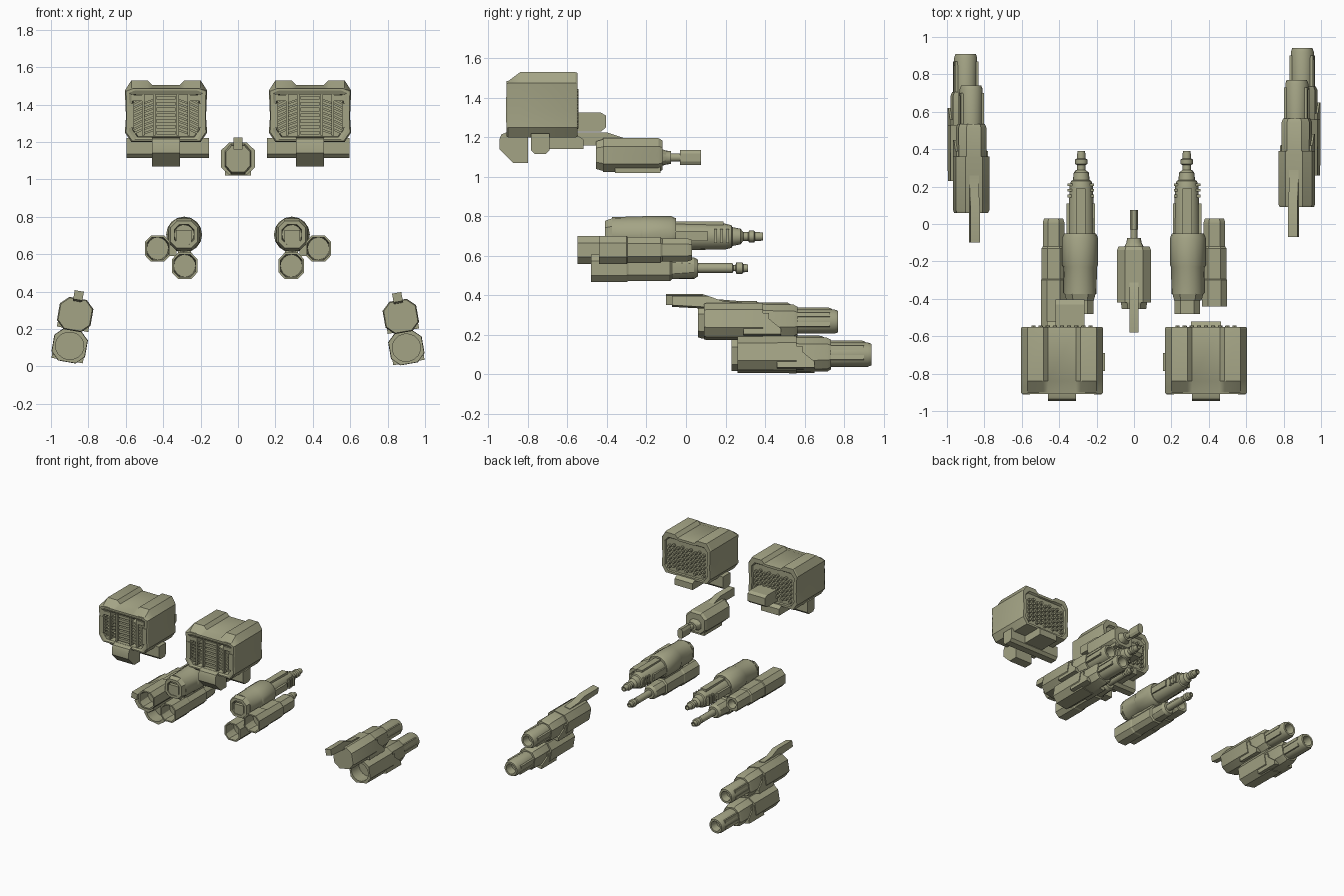
import bpy, bmesh, math
from mathutils import Matrix, Vector

if "Cube" in bpy.data.objects:
    bpy.data.objects.remove(bpy.data.objects["Cube"], do_unlink=True)

olive = bpy.data.materials.new("olive_grey")
olive.use_nodes = True
olive.diffuse_color = (0.37, 0.37, 0.235, 1)
olive.node_tree.nodes["Principled BSDF"].inputs["Base Color"].default_value = (0.37, 0.37, 0.235, 1)


def finish(name, bm, matrix=Matrix()):
    bm.transform(matrix)
    bmesh.ops.recalc_face_normals(bm, faces=bm.faces)
    mesh = bpy.data.meshes.new(name)
    bm.to_mesh(mesh)
    bm.free()
    mesh.materials.append(olive)
    ob = bpy.data.objects.new(name, mesh)
    bpy.context.scene.collection.objects.link(ob)
    bpy.ops.object.select_all(action="DESELECT")
    ob.select_set(True)
    bpy.context.view_layer.objects.active = ob
    bpy.ops.object.shade_smooth_by_angle(angle=math.radians(26))
    return ob


def skin(bm, rings):
    """Bridge rings of equal length and cap both ends."""
    loops = [[bm.verts.new(p) for p in ring] for ring in rings]
    n = len(loops[0])
    for a, b in zip(loops, loops[1:]):
        for i in range(n):
            bm.faces.new((a[i], a[(i + 1) % n], b[(i + 1) % n], b[i]))
    bm.faces.new(loops[0])
    bm.faces.new(loops[-1][::-1])


def section(shape):
    """Sixteen points on a unit circle or a chamfered square."""
    if shape == "round":
        return [(math.cos(i * math.pi / 8), math.sin(i * math.pi / 8)) for i in range(16)]
    t = 0.52
    quarter = [(1, 0), (1, t), ((1 + t) / 2, (1 + t) / 2), (t, 1)]
    pts = []
    for _ in range(4):
        pts += quarter
        quarter = [(-z, x) for x, z in quarter]
    return pts


def loft(name, rings, matrix, x=0, z=0):
    """Rings along y: (y, width, height, shape)."""
    bm = bmesh.new()
    skin(bm, [[(x + px * w / 2, y, z + pz * h / 2) for px, pz in section(s)]
              for y, w, h, s in rings])
    return finish(name, bm, matrix)


def extrude_x(name, profile, x0, x1, matrix=Matrix()):
    """Side profile of (y, z) points swept across x."""
    bm = bmesh.new()
    skin(bm, [[(x, y, z) for y, z in profile] for x in (x0, x1)])
    return finish(name, bm, matrix)


def add_box(bm, center, size, tilt=0):
    m = Matrix.Translation(center) @ Matrix.Rotation(tilt, 4, "Y") @ Matrix.Diagonal((*size, 1))
    bmesh.ops.create_cube(bm, size=1, matrix=m)


def muzzle(y, d, bore, shape="round"):
    """Bevelled open end of a barrel at y."""
    return [(y - 0.02, d, d, shape), (y, d * 0.88, d * 0.88, shape),
            (y, bore, bore, "round"), (y - 0.06, bore * 0.8, bore * 0.8, "round")]


def cup(y, w, h, wall, shape="oct", depth=0.1):
    """Hollow front opening at y."""
    return [(y + depth, w - wall, h - wall, "round"), (y, w - wall, h - wall, shape), (y, w, h, shape)]


O, R = "oct", "round"


# Box launchers
def launcher(side):
    cx = 0.385 * side
    tag = "left" if side > 0 else "right"
    place = Matrix.Translation((cx, 0, 0))
    half = [(0.075, 1.505), (0.1, 1.53), (0.185, 1.53), (0.22, 1.475),
            (0.214, 1.335), (0.22, 1.25), (0.185, 1.2)]
    outline = half + [(-x, z) for x, z in reversed(half)]

    def ring(y, top, k=1.0):
        return [(x * k, y, min(1.345 + (z - 1.345) * k, top)) for x, z in outline]

    bm = bmesh.new()
    skin(bm, [ring(-0.84, 1.455, 0.8), ring(-0.9, 1.455, 0.82), ring(-0.91, 1.475, 0.9),
              ring(-0.91, 1.485, 0.97), ring(-0.9, 1.485),
              ring(-0.84, 1.54), ring(-0.56, 1.54), ring(-0.55, 1.54, 0.98),
              ring(-0.55, 1.49, 0.86), ring(-0.565, 1.48, 0.84)])
    finish(tag + "_launcher_case", bm, place)

    # louvred grille in the front recess
    bm = bmesh.new()
    for i in range(7):
        add_box(bm, (0, -0.87, 1.25 + i * 0.031), (0.1, 0.05, 0.02))
    for s in (-1, 1):
        for x, w in ((0.062, 0.014), (0.122, 0.014)):
            add_box(bm, (s * x, -0.872, 1.345), (w, 0.07, 0.22))
        add_box(bm, (s * 0.15, -0.875, 1.435), (0.07, 0.06, 0.03))
        add_box(bm, (s * 0.19, -0.9, 1.34), (0.04, 0.025, 0.13))
        for i in range(8):
            z = 1.255 + i * 0.023
            add_box(bm, (s * 0.092, -0.87, z), (0.05, 0.05, 0.011), s * 0.35)
            add_box(bm, (s * 0.152, -0.87, z), (0.055, 0.05, 0.011), s * 0.45)
    finish(tag + "_launcher_grille", bm, place)

    # small exhaust nozzles on the back
    bm = bmesh.new()
    for row in range(6):
        for col in range(9):
            p = Vector(((col - 4) * 0.038, -0.556, 1.255 + row * 0.033 + 0.014 * (col % 2)))
            m = Matrix.Translation(p) @ Matrix.Rotation(math.pi / 2, 4, "X")
            bmesh.ops.create_cone(bm, cap_ends=True, segments=8, radius1=0.011,
                                  radius2=0.013, depth=0.024, matrix=m)
    finish(tag + "_launcher_nozzles", bm, place)

    # underside: front chute, cross bar and rear mount
    extrude_x(tag + "_launcher_chute", [(-0.91, 1.225), (-0.935, 1.215), (-0.945, 1.19), (-0.945, 1.14),
                                        (-0.875, 1.07), (-0.8, 1.07), (-0.8, 1.225)], -0.075, 0.075, place)
    extrude_x(tag + "_launcher_bar", [(-0.785, 1.22), (-0.785, 1.135), (-0.765, 1.115),
                                      (-0.71, 1.115), (-0.69, 1.135), (-0.69, 1.22)],
              -0.21 - 0.02 * (side > 0), 0.21 + 0.02 * (side < 0), place)
    extrude_x(tag + "_launcher_mount", [(-0.7, 1.21), (-0.7, 1.14), (-0.52, 1.14), (-0.52, 1.19), (-0.55, 1.21)],
              -0.08, 0.08, place)


for side in (-1, 1):
    launcher(side)
extrude_x("right_launcher_connector", [(-0.58, 1.23), (-0.58, 1.325), (-0.43, 1.325), (-0.405, 1.31),
                                       (-0.405, 1.25), (-0.43, 1.23)], -0.42, -0.265)

# Central pistol-like unit
C = Matrix.Translation((0, 0, 1.11))
loft("center_body", [(-0.455, 0.13, 0.14, O), (-0.42, 0.14, 0.16, O), (-0.42, 0.183, 0.172, O),
                     (-0.14, 0.183, 0.172, O), (-0.12, 0.165, 0.15, O)], C)
loft("center_barrel", [(-0.13, 0.11, 0.09, O), (-0.1, 0.08, 0.07, R), (-0.075, 0.075, 0.065, R),
                       (-0.075, 0.035, 0.04, R), (-0.03, 0.035, 0.04, R), (-0.03, 0.045, 0.078, O),
                       (0.075, 0.045, 0.078, O)], C, z=-0.012)
extrude_x("center_arm", [(-0.58, 1.16), (-0.58, 1.225), (-0.4, 1.225), (-0.31, 1.195), (-0.31, 1.16)],
          -0.025, 0.025)
extrude_x("center_sleeve", [(-0.36, 1.02), (-0.36, 1.1), (-0.2, 1.1), (-0.17, 1.06), (-0.13, 1.06), (-0.13, 1.02)],
          -0.07, 0.07)


# Three-barrel clusters
def cluster(side):
    tag = "left_" if side > 0 else "right_"
    M = Matrix.Diagonal((side, 1, 1, 1))
    loft(tag + "cannon_body", cup(-0.41, 0.145, 0.145, 0.04, O, 0.05) +
         [(-0.375, 0.165, 0.17, O), (-0.375, 0.175, 0.185, R), (-0.23, 0.18, 0.188, R), (-0.22, 0.192, 0.192, R),
          (-0.075, 0.192, 0.192, R), (-0.05, 0.17, 0.17, R)], M, 0.288, 0.705)
    loft(tag + "cannon_barrel", [(-0.07, 0.14, 0.14, R), (0.2, 0.125, 0.13, R), (0.23, 0.11, 0.115, R),
                                 (0.235, 0.09, 0.095, R), (0.275, 0.08, 0.08, R), (0.29, 0.045, 0.045, R),
                                 (0.315, 0.045, 0.045, R), (0.32, 0.065, 0.06, R), (0.345, 0.065, 0.06, R),
                                 (0.35, 0.045, 0.045, R)] + muzzle(0.39, 0.045, 0.025), M, 0.282, 0.698)
    bm = bmesh.new()
    for s in (-1, 1):
        add_box(bm, (0.285 + s * 0.068, 0.02, 0.7), (0.018, 0.18, 0.05))
    for i in range(3):
        add_box(bm, (0.285, 0.15 + i * 0.03, 0.7), (0.14, 0.014, 0.07))
    add_box(bm, (0.285, 0.07, 0.765), (0.05, 0.24, 0.02))
    add_box(bm, (0.29, -0.39, 0.69), (0.085, 0.03, 0.08))
    finish(tag + "cannon_ribs", bm, M)

    front = -0.44 if side > 0 else -0.55
    loft(tag + "outer_tube", cup(front, 0.135, 0.14, 0.02) +
         [(-0.3, 0.135, 0.14, O), (-0.295, 0.128, 0.13, O), (-0.13, 0.128, 0.13, O), (-0.12, 0.115, 0.115, O),
          (0.005, 0.115, 0.115, O)] + muzzle(0.03, 0.115, 0.07, O), M, 0.43, 0.63)
    loft(tag + "lower_tube", cup(-0.48, 0.135, 0.14, 0.02) +
         [(-0.3, 0.135, 0.14, O), (-0.29, 0.125, 0.13, O), (-0.08, 0.125, 0.13, O), (-0.07, 0.11, 0.11, O),
          (0.04, 0.11, 0.11, R), (0.06, 0.085, 0.085, R), (0.06, 0.05, 0.05, R), (0.235, 0.05, 0.05, R),
          (0.24, 0.03, 0.03, R), (0.25, 0.03, 0.03, R), (0.255, 0.06, 0.058, R), (0.285, 0.06, 0.058, R),
          (0.29, 0.042, 0.042, R)] + muzzle(0.315, 0.042, 0.022), M, 0.285, 0.538)
    bm = bmesh.new()
    add_box(bm, (0.36, -0.2, 0.62), (0.06, 0.2, 0.06))
    add_box(bm, (0.286, -0.2, 0.6), (0.07, 0.24, 0.06))
    finish(tag + "tube_brackets", bm, M)


for side in (-1, 1):
    cluster(side)


# Stacked outer twin guns
def twin_gun(side):
    tag = "left_" if side > 0 else "right_"
    base = (0.9 * side, 0.03 if side > 0 else 0, 0.1 if side > 0 else 0.11)
    M = Matrix.Translation(base) @ Matrix.Rotation(math.radians(-10 * side), 4, "Y")
    for name, y, z in (("upper_gun", 0.06, 0.17), ("lower_gun", 0.23, 0)):
        if z:
            start = [(y, 0.17, 0.165, O), (y + 0.015, 0.182, 0.175, O)]
        else:
            start = cup(y, 0.178, 0.172, 0.025, R)[:2] + [(y, 0.178, 0.172, O)]
        loft(tag + name + "_body", start +
             [(y + 0.3, 0.182, 0.175, O), (y + 0.3, 0.15, 0.165, O), (y + 0.455, 0.15, 0.16, O),
              (y + 0.475, 0.135, 0.14, O)], M, z=z)
        loft(tag + name + "_barrel", [(y + 0.46, 0.12, 0.125, R)] + muzzle(y + 0.68, 0.125, 0.08), M, z=z)
        # stepped lower sleeve and barrel rails
        extrude_x(tag + name + "_sleeve", [(y + 0.2, z - 0.08), (y + 0.2, z + 0.03), (y + 0.33, z + 0.03),
                                           (y + 0.33, z), (y + 0.39, z - 0.05), (y + 0.39, z - 0.08)],
                  -0.085, 0.085, M)
        bm = bmesh.new()
        for s in (-1, 1):
            for dz in (-0.025, 0.025):
                add_box(bm, (s * 0.056, y + 0.55, z + dz), (0.014, 0.18, 0.022))
        finish(tag + name + "_rails", bm, M)
    extrude_x(tag + "gun_arm", [(-0.1, 0.25), (-0.1, 0.298), (0.08, 0.298), (0.16, 0.27), (0.26, 0.262),
                                (0.26, 0.24), (0.08, 0.24)], -0.025, 0.025, M)


for side in (-1, 1):
    twin_gun(side)
